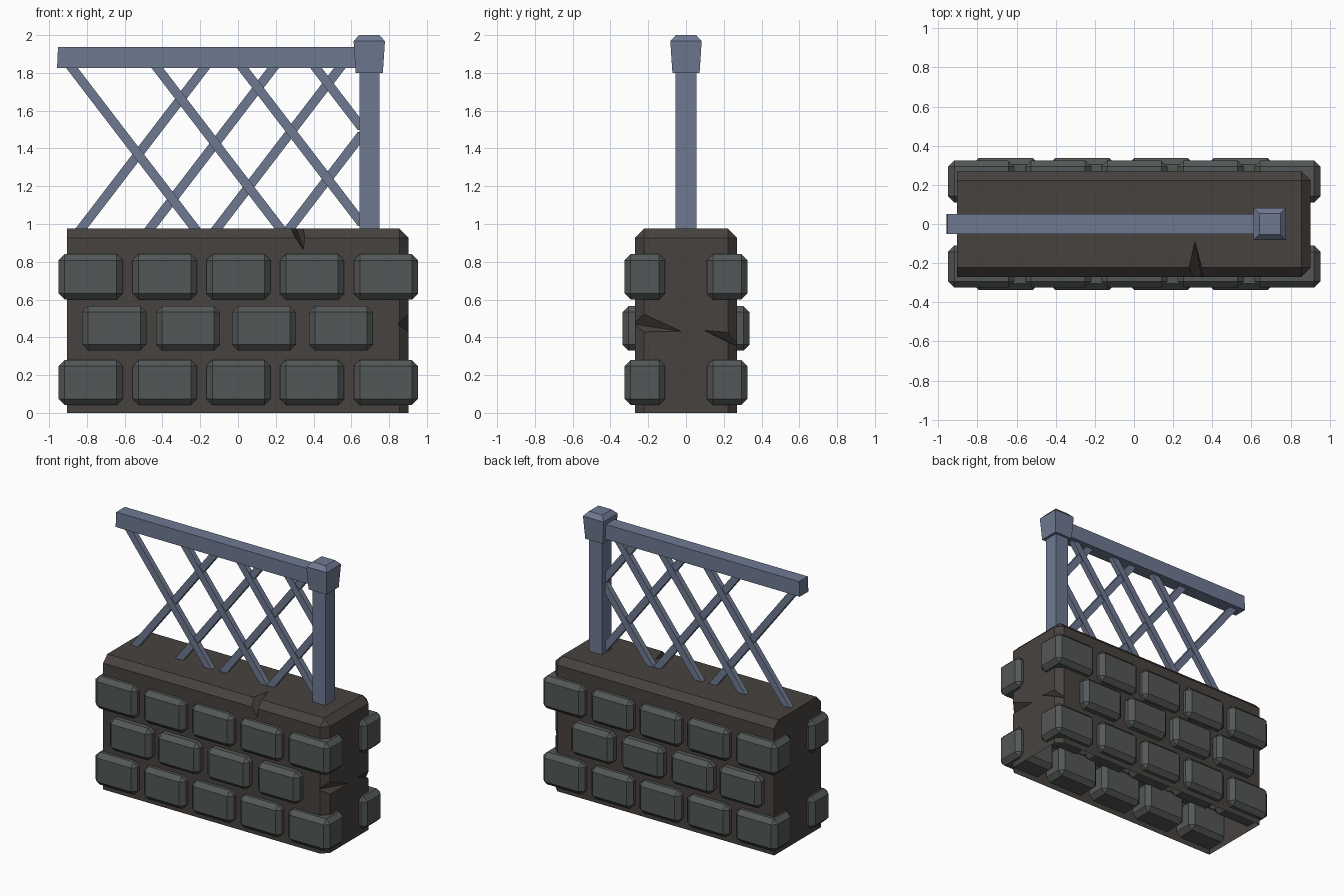
import bpy, bmesh
from mathutils import Vector

if "Cube" in bpy.data.objects:
    bpy.data.objects.remove(bpy.data.objects["Cube"])


def material(name, rgb):
    m = bpy.data.materials.new(name)
    m.diffuse_color = (*rgb, 1)
    m.use_nodes = True
    m.node_tree.nodes["Principled BSDF"].inputs["Base Color"].default_value = m.diffuse_color
    return m


MORTAR = material("mortar", (0.063, 0.055, 0.050))
STONE = material("stone", (0.088, 0.096, 0.096))
METAL = material("metal", (0.158, 0.192, 0.285))


def finish(bm, name, mat=None):
    bmesh.ops.recalc_face_normals(bm, faces=bm.faces[:])
    me = bpy.data.meshes.new(name)
    bm.to_mesh(me)
    bm.free()
    ob = bpy.data.objects.new(name, me)
    bpy.context.collection.objects.link(ob)
    if mat:
        me.materials.append(mat)
    return ob


def box(lo, hi):
    bm = bmesh.new()
    bmesh.ops.create_cube(bm, size=1)
    for v in bm.verts:
        v.co = Vector([lo[i] if v.co[i] < 0 else hi[i] for i in range(3)])
    return bm


def hull(points):
    bm = bmesh.new()
    for p in points:
        bm.verts.new(p)
    bmesh.ops.convex_hull(bm, input=bm.verts[:])
    return bm


def bevel(bm, edges, width):
    bmesh.ops.bevel(bm, geom=edges, offset=width, segments=1, profile=0.5, affect='EDGES')


# Wall core: chamfered on top and at the right end, flat at the left end
bm = box((-0.905, -0.27, 0), (0.903, 0.27, 0.975))


def chamfered(e):
    a, b = (v.co for v in e.verts)
    at_left = a.x < 0 and b.x < 0
    at_base = a.z < 0.1 and b.z < 0.1
    return not at_left and not at_base


bevel(bm, [e for e in bm.edges if chamfered(e)], 0.048)
wall = finish(bm, "wall_core", MORTAR)

# Chips cut from the wall edges (tetrahedral cutters)
chips = [
    [(0.31, -0.085, 0.978), (0.347, -0.275, 0.86), (0.26, -0.29, 0.985), (0.365, -0.29, 0.985)],
    [(0.905, -0.015, 0.43), (0.845, -0.275, 0.47), (0.908, -0.29, 0.56), (0.908, -0.29, 0.425)],
    [(0.905, 0.09, 0.44), (0.845, 0.275, 0.355), (0.908, 0.29, 0.425), (0.908, 0.29, 0.34)],
]
for pts in chips:
    cutter = finish(hull(pts), "chip_cutter")
    cutter.hide_render = True
    mod = wall.modifiers.new("chip", 'BOOLEAN')
    mod.operation = 'DIFFERENCE'
    mod.solver = 'EXACT'
    mod.object = cutter
    bpy.context.view_layer.objects.active = wall
    bpy.ops.object.modifier_apply(modifier=mod.name)
    bpy.data.objects.remove(cutter)

# The wall is open underneath
bm = bmesh.new()
bm.from_mesh(wall.data)
base = [f for f in bm.faces if all(v.co.z < 0.001 for v in f.verts)]
bmesh.ops.delete(bm, geom=base, context='FACES')
bm.to_mesh(wall.data)
bm.free()

# Stone blocks: three courses on the front, mirrored to the back
ends = [-0.78, -0.388, 0.002, 0.392, 0.783]
courses = [
    (0.042, 0.28, ends, 0.325),
    (0.33, 0.565, [-0.655, -0.265, 0.138, 0.545], 0.337),
    (0.60, 0.84, ends, 0.325),
]
for row, (z0, z1, centres, front) in enumerate(courses):
    for col, x in enumerate(centres):
        bm = box((x - 0.17, -front, z0), (x + 0.17, -front + 0.215, z1))
        bevel(bm, bm.edges[:], 0.032)
        ob = finish(bm, f"stone_block_{row}_{col}", STONE)
        mirror = ob.modifiers.new("back", 'MIRROR')
        mirror.use_axis = (False, True, False)

# Post and its flared cap
PX = 0.695
finish(box((PX - 0.053, -0.055, 0.97), (PX + 0.053, 0.055, 1.81)), "post", METAL)
cap = []
for z, r in [(1.80, 0.072), (1.968, 0.083), (2.0, 0.054)]:
    cap += [(PX + sx * r, sy * r, z) for sx in (-1, 1) for sy in (-1, 1)]
finish(hull(cap), "post_cap", METAL)

# Top rail with a slightly slanted free end
bm = box((-0.953, -0.05, 1.827), (0.66, 0.05, 1.937))
for v in bm.verts:
    if v.co.x < 0 and v.co.z < 1.9:
        v.co.x -= 0.005
finish(bm, "top_rail", METAL)

# Lattice bars, stopping at the wall, the rail or just inside the post
SLOPE = 0.655 / 0.855
HALF = 0.031


def bar(name, x_low, direction, y):
    def x_at(z):
        return x_low + direction * SLOPE * (z - 0.975)
    z0, z1 = 0.97, 1.835
    limit = 0.975 + (PX - 0.03 - x_low) / (direction * SLOPE)
    if direction > 0:
        z1 = min(z1, limit)
    else:
        z0 = max(z0, limit)
    pts = [(x_at(z) + s * HALF, y + t * 0.02, z)
           for z in (z0, z1) for s in (-1, 1) for t in (-1, 1)]
    finish(hull(pts), name, METAL)


for i, x in enumerate([-0.83, -0.466, -0.113, 0.273]):
    bar(f"lattice_rising_{i}", x, 1, 0.004)
for i, x in enumerate([-0.882, -0.43, 0.022, 0.41]):
    bar(f"lattice_falling_{i}", x + 0.655, -1, -0.004)
